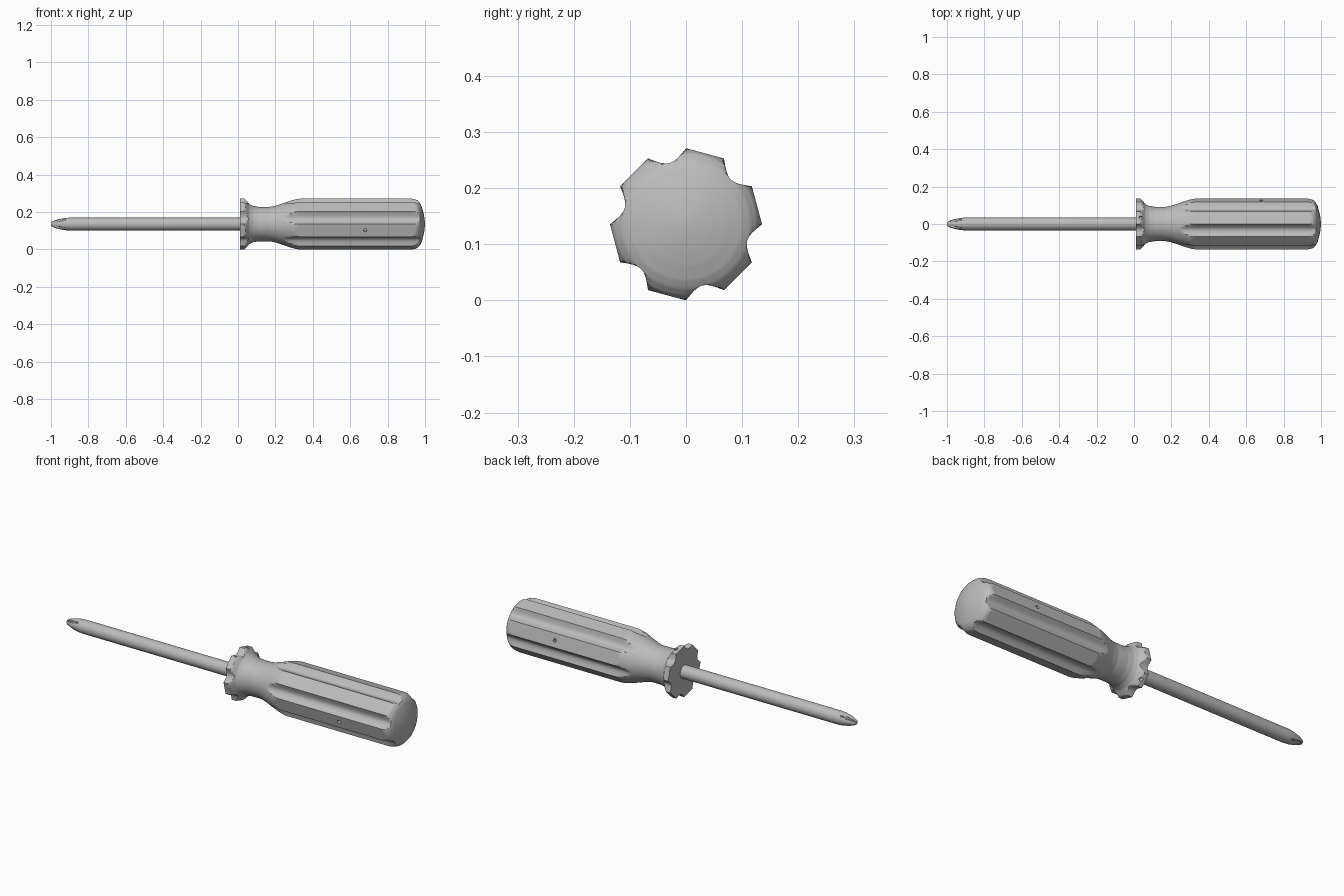
import bpy, bmesh, math
from mathutils import Vector

cube = bpy.data.objects.get("Cube")
if cube:
    bpy.data.objects.remove(cube)

AXIS_Z = 0.1355
R = 0.1355

steel = bpy.data.materials.new("plain grey")
steel.use_nodes = True
GREY = (0.5, 0.5, 0.5, 1)
steel.diffuse_color = GREY
steel.node_tree.nodes["Principled BSDF"].inputs["Base Color"].default_value = GREY


def interp(points, x):
    for (x0, r0), (x1, r1) in zip(points, points[1:]):
        if x <= x1:
            return r0 + (r1 - r0) * (x - x0) / max(x1 - x0, 1e-9)
    return points[-1][1]


def on_axis(x, r, a):
    return Vector((x, r * math.cos(a), AXIS_Z + r * math.sin(a)))


def ring_body(name, stations, radius, segments):
    """Skin rings along x whose radius depends on position and angle."""
    bm = bmesh.new()
    rings = []
    for x in stations:
        angles = [math.tau * i / segments for i in range(segments)]
        rings.append([bm.verts.new(on_axis(x, radius(x, a), a)) for a in angles])
    for a, b in zip(rings, rings[1:]):
        for i in range(segments):
            j = (i + 1) % segments
            bm.faces.new((a[i], a[j], b[j], b[i]))
    bm.faces.new(rings[0])
    bm.faces.new(rings[-1])
    bmesh.ops.recalc_face_normals(bm, faces=bm.faces)
    mesh = bpy.data.meshes.new(name)
    bm.to_mesh(mesh)
    bm.free()
    mesh.materials.append(steel)
    obj = bpy.data.objects.new(name, mesh)
    bpy.context.collection.objects.link(obj)
    return obj


def drill(obj, x, degrees, r):
    """Sink a small round hole towards the axis."""
    a = math.radians(degrees)
    out = on_axis(0, 1, a) - on_axis(0, 0, a)
    bpy.ops.mesh.primitive_cylinder_add(
        vertices=16, radius=0.009, depth=0.04, location=on_axis(x, r, a),
        rotation=out.to_track_quat("Z", "Y").to_euler())
    cutter = bpy.context.object
    cutter.hide_render = True
    mod = obj.modifiers.new("hole", "BOOLEAN")
    mod.operation = "DIFFERENCE"
    mod.solver = "EXACT"
    mod.object = cutter
    bpy.context.view_layer.objects.active = obj
    bpy.ops.object.modifier_apply(modifier=mod.name)
    bpy.data.objects.remove(cutter)


def smooth(obj, degrees):
    bpy.ops.object.select_all(action="DESELECT")
    obj.select_set(True)
    bpy.context.view_layer.objects.active = obj
    bpy.ops.object.shade_smooth_by_angle(angle=math.radians(degrees))


# Handle: twelve-sided section, every other side scooped into a groove
HANDLE = [(0.01, R), (0.035, R), (0.045, 0.125), (0.06, 0.107), (0.08, 0.097),
          (0.11, 0.092), (0.17, 0.092), (0.2, 0.098), (0.24, 0.111),
          (0.28, 0.125), (0.31, 0.133), (0.33, R), (0.93, R), (0.945, 0.133),
          (0.96, 0.127), (0.972, 0.115), (0.98, 0.1), (0.988, 0.075),
          (0.995, 0.045), (0.999, 0.015), (1.0, 0.002)]
SIDE = math.pi / 6


def section(a):
    k = int(a / SIDE + 1e-6)
    t = a - (k + 0.5) * SIDE
    flat = R * math.cos(SIDE / 2) / math.cos(t)
    if k % 2 == 0:
        return flat
    u = t / (SIDE / 2)
    return flat - 0.018 * (1 - u * u)


def handle_radius(x, a):
    return min(interp(HANDLE, x), section(a))


stations = sorted({p[0] for p in HANDLE}
                  | {round(0.035 + 0.005 * i, 4) for i in range(60)}
                  | {round(0.93 + 0.003 * i, 4) for i in range(22)})
handle = ring_body("handle", stations, handle_radius, 96)
drill(handle, 0.68, 15, 0.13)
drill(handle, 0.68, 195, 0.13)
drill(handle, 0.035, 75, 0.13)
drill(handle, 0.035, 315, 0.13)
smooth(handle, 25)

# Shaft with four diagonal flutes cut into the tapered tip
SHAFT = [(-1.0, 0.007), (-0.995, 0.013), (-0.98, 0.02), (-0.96, 0.026),
         (-0.93, 0.032), (-0.9, 0.0345), (0.02, 0.0345)]
FLUTE_START = -0.9


def shaft_radius(x, a):
    r = interp(SHAFT, x)
    if x >= FLUTE_START:
        return r
    t = (a % (math.pi / 2)) - math.pi / 4
    # Flute floor is a V between two ribs, sinking towards the point
    floor = 0.036 - 0.28 * (FLUTE_START - x)
    wall = floor / max(math.cos(t) - abs(math.sin(t)), 0.05)
    return min(r, max(wall, 0.004))


stations = [-1 + 0.004 * i for i in range(26)] + [0.02]
shaft = ring_body("shaft", stations, shaft_radius, 48)
smooth(shaft, 30)
